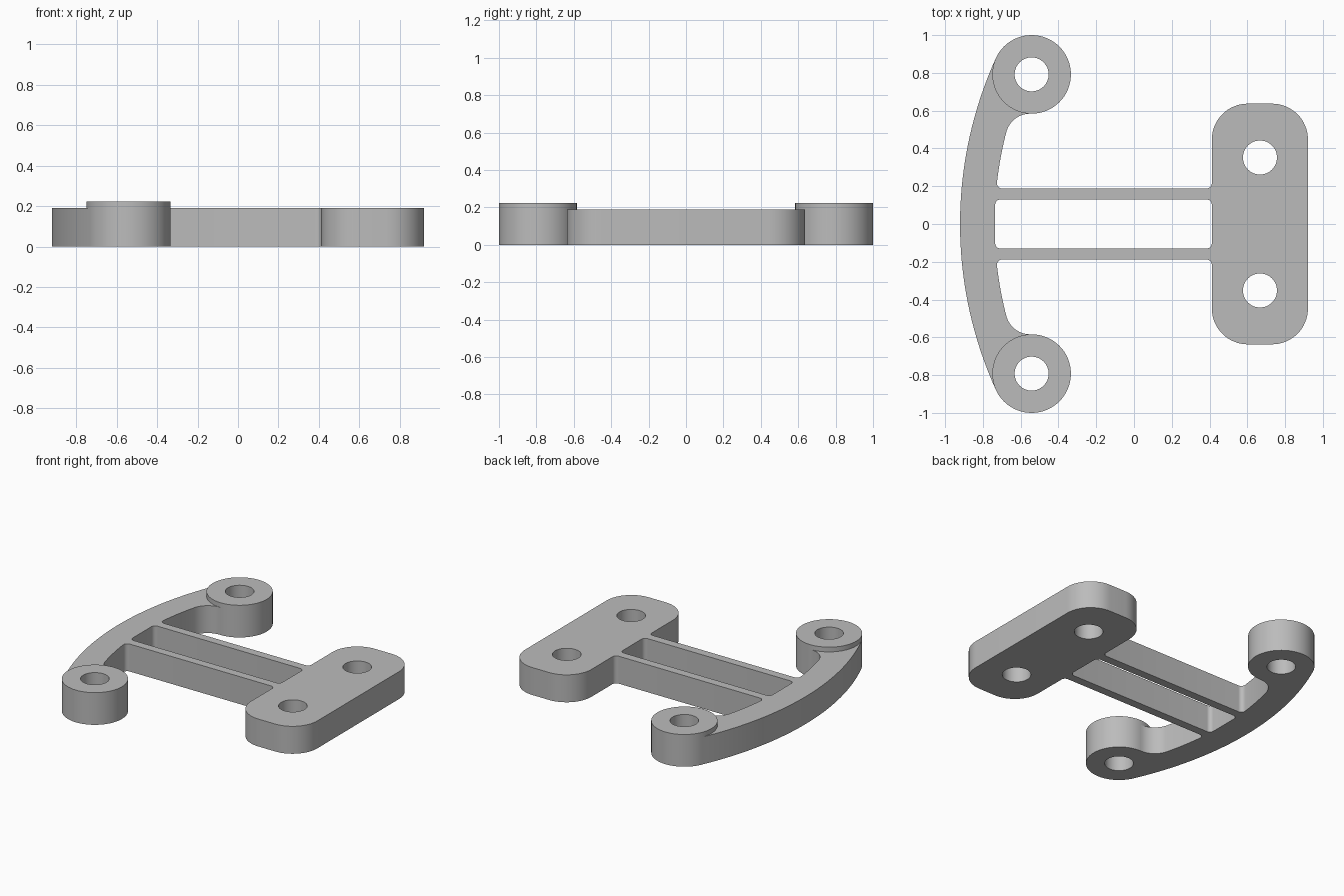
import bpy
import bmesh
from math import cos, sin, radians, degrees, atan2, sqrt

cube = bpy.data.objects.get("Cube")
if cube:
    bpy.data.objects.remove(cube, do_unlink=True)

grey = bpy.data.materials.new("plain grey")
grey.use_nodes = True
grey.diffuse_color = (0.5, 0.5, 0.5, 1)
grey.node_tree.nodes["Principled BSDF"].inputs["Base Color"].default_value = (0.5, 0.5, 0.5, 1)

BODY_H, BOSS_H = 0.19, 0.223
BOSS_X, BOSS_Y, BOSS_R, HOLE_R = -0.542, 0.792, 0.208, 0.09
PLATE_L, PLATE_R, PLATE_Y, PLATE_ROUND = 0.412, 0.921, 0.637, 0.19
BEAM_IN, BEAM_OUT, SMALL = 0.13, 0.188, 0.028
BOW_X, BOW_R, BOW_INNER = 1.206, 2.127, 1.944


def arc(cx, cy, r, start, end, steps=12):
    """Points along an arc, angles in degrees."""
    angles = [radians(start + (end - start) * i / steps) for i in range(steps + 1)]
    return [(cx + r * cos(a), cy + r * sin(a)) for a in angles]


def circle(cx, cy, r, steps=64):
    return arc(cx, cy, r, 0, 360, steps)[:-1]


def rounded_rect(x0, x1, y0, y1, r):
    return (arc(x1 - r, y1 - r, r, 0, 90, 8) + arc(x0 + r, y1 - r, r, 90, 180, 8)
            + arc(x0 + r, y0 + r, r, 180, 270, 8) + arc(x1 - r, y0 + r, r, 270, 360, 8))


def extrude(name, loops, height):
    """Solid from an outline and its holes, standing on the ground."""
    bm = bmesh.new()
    caps = ([], [])
    walls = []
    for loop in loops:
        low = [bm.verts.new((x, y, 0)) for x, y in loop]
        high = [bm.verts.new((x, y, height)) for x, y in loop]
        n = len(loop)
        for i in range(n):
            j = (i + 1) % n
            caps[0].append(bm.edges.new((low[i], low[j])))
            caps[1].append(bm.edges.new((high[i], high[j])))
            walls.append((low[i], low[j], high[j], high[i]))
    for edges in caps:
        bmesh.ops.triangle_fill(bm, use_beauty=True, use_dissolve=False, edges=edges)
    for wall in walls:
        bm.faces.new(wall)
    bmesh.ops.recalc_face_normals(bm, faces=bm.faces[:])
    mesh = bpy.data.meshes.new(name)
    bm.to_mesh(mesh)
    bm.free()
    mesh.materials.append(grey)
    obj = bpy.data.objects.new(name, mesh)
    bpy.context.collection.objects.link(obj)
    bpy.ops.object.select_all(action='DESELECT')
    obj.select_set(True)
    bpy.context.view_layer.objects.active = obj
    bpy.ops.object.shade_smooth_by_angle(angle=radians(30))
    return obj


# Half outline of the body: bow, seat for the boss, fillets, beam, plate
tangent = 180 - degrees(atan2(BOSS_Y, BOW_X - BOSS_X))
web_x, web_y, web_r = -0.55, 0.454, 0.13
web_start = 180 - degrees(atan2(web_y, BOW_X - web_x))
web_end = degrees(atan2(BOSS_Y - web_y, BOSS_X - web_x))
root_y = BEAM_OUT + SMALL
root_x = BOW_X - sqrt((BOW_INNER - SMALL) ** 2 - root_y ** 2)
root_start = 180 - degrees(atan2(root_y, BOW_X - root_x))
corner_y = PLATE_Y - PLATE_ROUND

half = arc(BOW_X, 0, BOW_R, 180, tangent, 24)
half += arc(BOSS_X, BOSS_Y, BOSS_R - 0.006, tangent + 4, web_end + 176, 16)
half += arc(web_x, web_y, web_r, web_end, web_start, 16)
half += arc(BOW_X, 0, BOW_INNER, web_start, root_start, 12)[1:-1]
half += arc(root_x, root_y, SMALL, root_start, 270, 8)
half += arc(PLATE_L - SMALL, root_y, SMALL, 270, 360, 8)
half += arc(PLATE_L + PLATE_ROUND, corner_y, PLATE_ROUND, 180, 90, 16)
half += arc(PLATE_R - PLATE_ROUND, corner_y, PLATE_ROUND, 90, 0, 16)
outline = half + [(x, -y) for x, y in reversed(half) if y > 0.0001]

# Body with the window between the beams and two bolt holes
window = rounded_rect(-0.735, PLATE_L, -BEAM_IN, BEAM_IN, SMALL)
bolt_holes = [circle(0.667, side * 0.352, HOLE_R) for side in (1, -1)]
extrude("bracket_body", [outline, window] + bolt_holes, BODY_H)

# Raised bosses at the ends of the bow
for name, side in (("back_boss", 1), ("front_boss", -1)):
    y = side * BOSS_Y
    extrude(name, [circle(BOSS_X, y, BOSS_R), circle(BOSS_X, y, HOLE_R)], BOSS_H)
